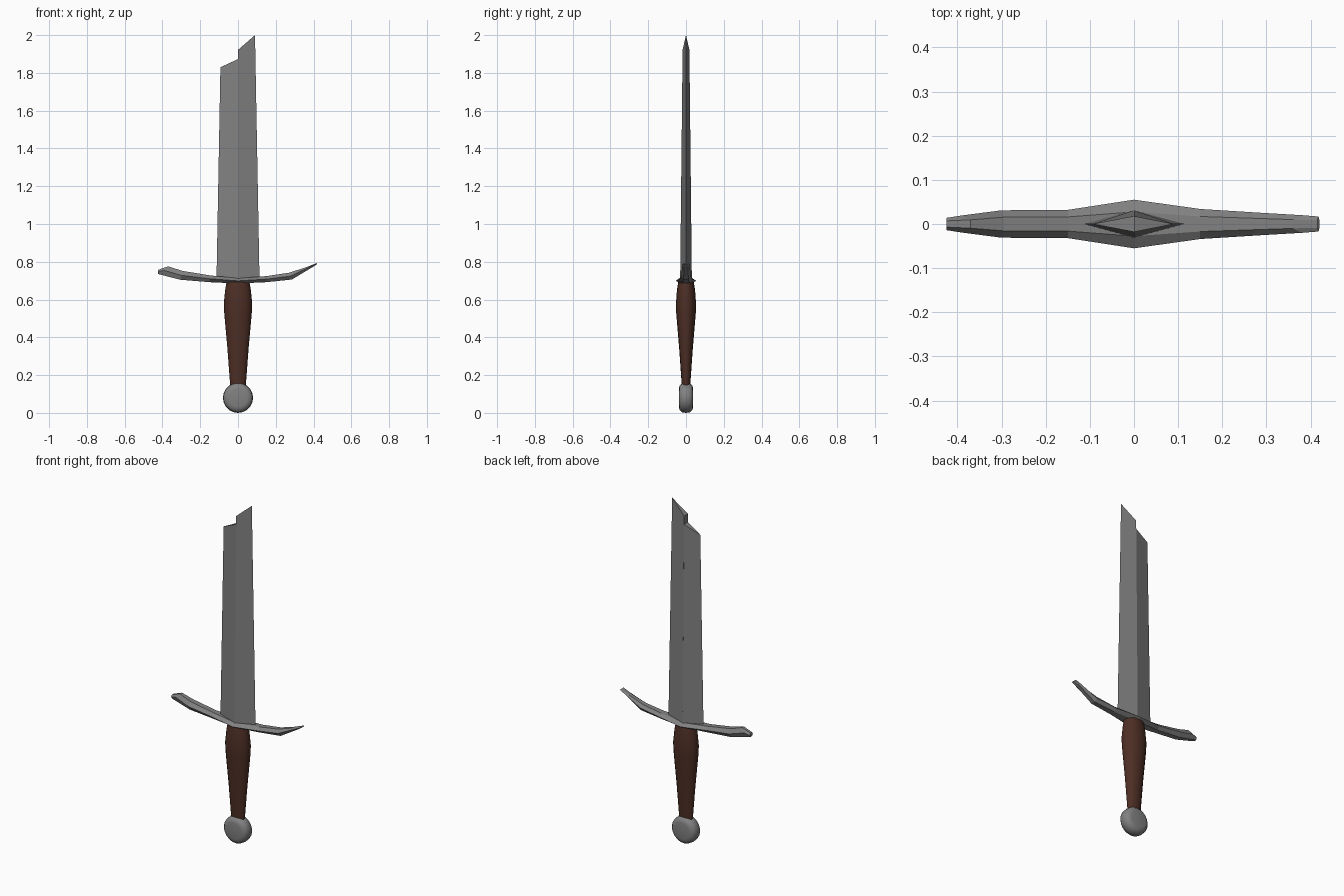
import bpy, bmesh, math

if "Cube" in bpy.data.objects:
    bpy.data.objects.remove(bpy.data.objects["Cube"])


def material(name, rgb):
    m = bpy.data.materials.new(name)
    m.diffuse_color = (*rgb, 1)
    m.use_nodes = True
    m.node_tree.nodes["Principled BSDF"].inputs["Base Color"].default_value = m.diffuse_color
    return m


steel = material("steel", (0.22, 0.22, 0.22))
leather = material("brown leather", (0.075, 0.028, 0.018))


def loft(name, rings, mat, smooth=None):
    """Skin a list of equal-length point rings and cap both ends."""
    bm = bmesh.new()
    rows = [[bm.verts.new(p) for p in r] for r in rings]
    n = len(rows[0])
    for a, b in zip(rows, rows[1:]):
        for i in range(n):
            j = (i + 1) % n
            bm.faces.new((a[i], a[j], b[j], b[i]))
    bm.faces.new(rows[0][::-1])
    bm.faces.new(rows[-1])
    bmesh.ops.recalc_face_normals(bm, faces=bm.faces)
    me = bpy.data.meshes.new(name)
    bm.to_mesh(me)
    bm.free()
    me.materials.append(mat)
    ob = bpy.data.objects.new(name, me)
    bpy.context.collection.objects.link(ob)
    if smooth:
        bpy.ops.object.select_all(action='DESELECT')
        ob.select_set(True)
        bpy.context.view_layer.objects.active = ob
        bpy.ops.object.shade_smooth_by_angle(angle=math.radians(smooth))
    return ob


# Broken blade: two wedge halves meeting at the ridge, each snapped at its own height
def blade_half(name, side, edge_z, ridge_z):
    edge_x = side * (0.114 - 0.024 * (edge_z - 0.7) / 1.3)
    loft(name, [
        [(side * 0.114, 0, 0.70), (0, -0.031, 0.70), (0, 0.031, 0.70)],
        [(edge_x, 0, edge_z), (0, -0.018, ridge_z), (0, 0.018, ridge_z)],
    ], steel)


blade_half("blade_left", -1, 1.83, 1.873)
blade_half("blade_right", 1, 2.0, 1.922)

# Crossguard: hexagonal section swept along an upward curve
# station: x bottom, z bottom, x top, z top, half depth
stations = [
    (-0.424, 0.735, -0.424, 0.757, 0.014),
    (-0.415, 0.733, -0.37, 0.776, 0.019),
    (-0.305, 0.705, -0.295, 0.752, 0.031),
    (-0.15, 0.692, -0.15, 0.728, 0.032),
    (0, 0.685, 0, 0.713, 0.055),
    (0.15, 0.692, 0.15, 0.724, 0.034),
    (0.285, 0.706, 0.27, 0.742, 0.026),
    (0.40, 0.775, 0.36, 0.771, 0.020),
    (0.42, 0.788, 0.415, 0.793, 0.017),
]
rings = []
for xb, zb, xt, zt, d in stations:
    xm, zm = (xb + xt) / 2, (zb + zt) / 2
    rings.append([(xm, -d, zm), (xb, -d * 0.5, zb), (xb, d * 0.5, zb),
                  (xm, d, zm), (xt, d * 0.5, zt), (xt, -d * 0.5, zt)])
loft("crossguard", rings, steel)


def ellipse(rx, ry, z, n=16):
    return [(rx * math.cos(2 * math.pi * i / n), ry * math.sin(2 * math.pi * i / n), z)
            for i in range(n)]


# Oval grip, swelling below the guard
loft("grip", [ellipse(*s) for s in [
    (0.041, 0.022, 0.14), (0.056, 0.036, 0.34), (0.073, 0.052, 0.53),
    (0.075, 0.053, 0.58), (0.068, 0.048, 0.65), (0.060, 0.040, 0.70)]], leather, 40)

# Round disc pommel turned about the y axis
profile = [(0.048, -0.038), (0.065, -0.034), (0.077, -0.021), (0.080, 0),
           (0.077, 0.021), (0.065, 0.034), (0.048, 0.038)]
loft("pommel", [[(r * math.cos(2 * math.pi * i / 20), y,
                  0.08 + r * math.sin(2 * math.pi * i / 20)) for i in range(20)]
                for r, y in profile], steel, 40)
